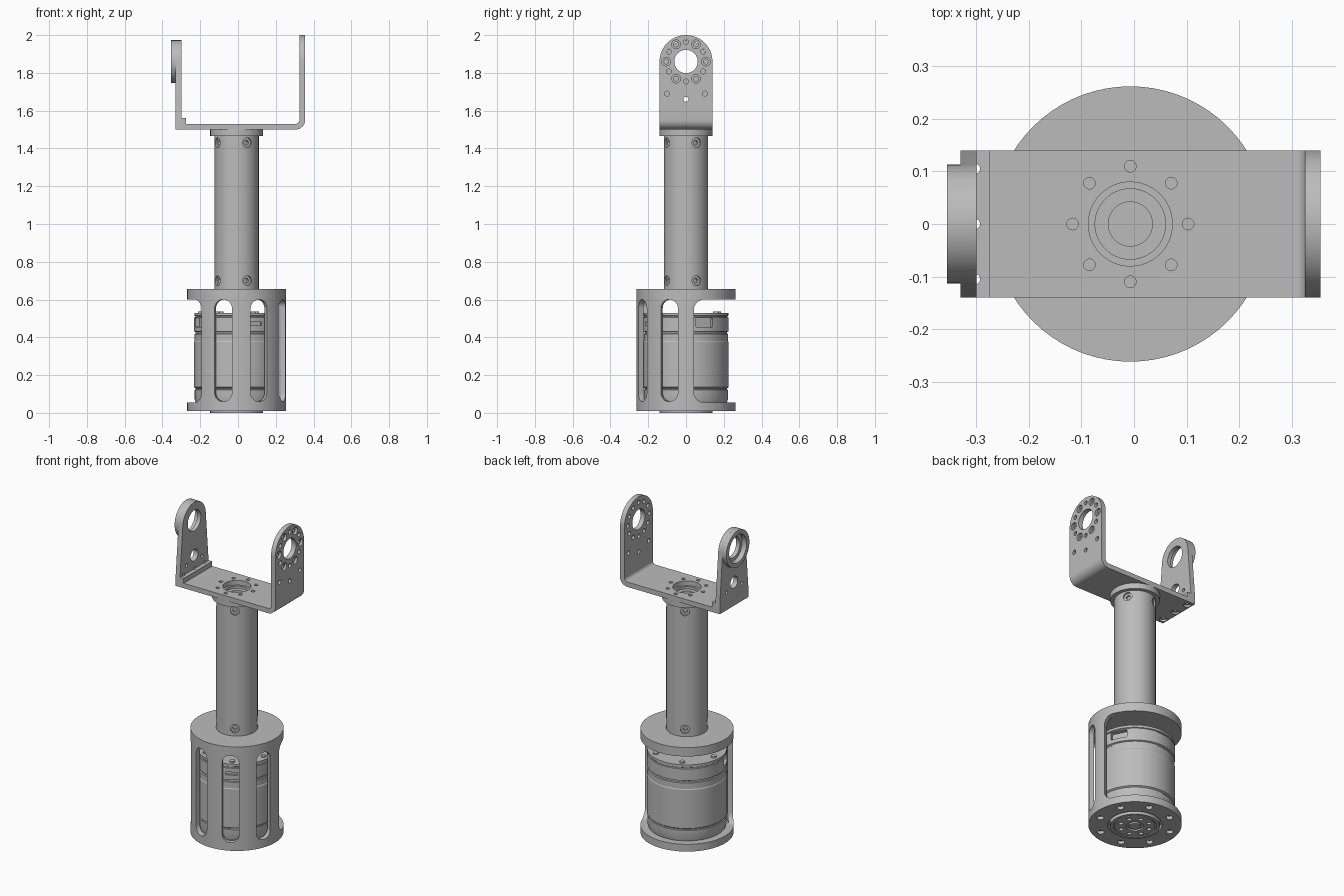
import bpy, bmesh, math
from mathutils import Vector, Matrix

old = bpy.data.objects.get("Cube")
if old:
    bpy.data.objects.remove(old, do_unlink=True)

GREY = (0.5, 0.5, 0.5, 1)
mat = bpy.data.materials.new("machined_grey")
mat.use_nodes = True
mat.diffuse_color = GREY
mat.node_tree.nodes["Principled BSDF"].inputs["Base Color"].default_value = GREY

X, Y, Z = Vector((1, 0, 0)), Vector((0, 1, 0)), Vector((0, 0, 1))
AXIS = Vector((-0.007, 0, 0))      # vertical centre line of the round parts
TURN = 27                          # direction the cage faces, from front towards +x


def finish(name, bm):
    bmesh.ops.recalc_face_normals(bm, faces=bm.faces)
    me = bpy.data.meshes.new(name)
    bm.to_mesh(me)
    bm.free()
    ob = bpy.data.objects.new(name, me)
    me.materials.append(mat)
    bpy.context.collection.objects.link(ob)
    return ob


def lathe(name, profile, steps=72):
    """Revolve (radius, height) points around the centre line."""
    bm = bmesh.new()
    vs = [bm.verts.new(AXIS + Vector((r, 0, z))) for r, z in profile]
    es = [bm.edges.new(p) for p in zip(vs, vs[1:])]
    bmesh.ops.spin(bm, geom=vs + es, cent=AXIS, axis=Z, angle=math.tau, steps=steps)
    bmesh.ops.remove_doubles(bm, verts=bm.verts, dist=1e-5)
    return finish(name, bm)


def prism(name, pts, o, u, v, n, lo, hi):
    """Extrude a flat outline in the u-v plane along n."""
    bm = bmesh.new()
    f = bm.faces.new([bm.verts.new(o + u * a + v * b + n * lo) for a, b in pts])
    ext = bmesh.ops.extrude_face_region(bm, geom=[f])
    moved = [g for g in ext["geom"] if isinstance(g, bmesh.types.BMVert)]
    bmesh.ops.translate(bm, verts=moved, vec=n * (hi - lo))
    return finish(name, bm)


def rods(name, items, axis, depth, segs=32):
    """Several separate cylinders (centre, radius) along one axis or one axis each."""
    bm = bmesh.new()
    for c, r, *own in items:
        rot = (own[0] if own else axis).to_track_quat('Z', 'Y').to_matrix().to_4x4()
        bmesh.ops.create_cone(bm, cap_ends=True, segments=segs, radius1=r, radius2=r,
                              depth=depth, matrix=Matrix.Translation(c) @ rot)
    return finish(name, bm)


def boolean(ob, tool, op='DIFFERENCE'):
    m = ob.modifiers.new("cut", 'BOOLEAN')
    m.operation, m.object, m.solver = op, tool, 'EXACT'
    bpy.context.view_layer.objects.active = ob
    bpy.ops.object.modifier_apply(modifier=m.name)
    bpy.data.objects.remove(tool, do_unlink=True)


def arc(cx, cy, r, a0, a1, n=24):
    return [(cx + r * math.cos(math.radians(a0 + (a1 - a0) * i / n)),
             cy + r * math.sin(math.radians(a0 + (a1 - a0) * i / n))) for i in range(n + 1)]


def rounded(w, z0, z1, r):
    h = w / 2 - r
    return (arc(h, z0 + r, r, -90, 0, 8) + arc(h, z1 - r, r, 0, 90, 8)
            + arc(-h, z1 - r, r, 90, 180, 8) + arc(-h, z0 + r, r, 180, 270, 8))


def heading(deg):
    """Outward and tangent directions, angle measured from the front towards +x."""
    a = math.radians(deg)
    return Vector((math.sin(a), -math.cos(a), 0)), Vector((math.cos(a), math.sin(a), 0))


def ring(count, radius, start=0):
    return [heading(start + 360 * i / count)[0] * radius for i in range(count)]


# Cage: hollow drum with three slots and a wide rear opening
cage = lathe("cage", [(0, 0.01), (0.262, 0.01), (0.262, 0.655), (0, 0.655)])
boolean(cage, lathe("cavity", [(0, 0.055), (0.234, 0.055), (0.234, 0.6), (0, 0.6)]))
for off in (-43, 0, 43):
    n, t = heading(TURN + off)
    boolean(cage, prism("slot", rounded(0.096, 0.06, 0.6, 0.047), AXIS, t, Z, n, 0.15, 0.4))
for side in (-87.6, 87.6):
    n, t = heading(TURN + side)
    boolean(cage, prism("opening_edge", rounded(0.14, 0.055, 0.6, 0.055), AXIS, t, Z, n, 0.15, 0.4))
n, t = heading(TURN)
boolean(cage, prism("rear_opening", arc(0, 0, 0.4, -2, 182, 48), AXIS, t, -n, Z, 0.055, 0.6))
boolean(cage, lathe("hub_seat", [(0, 0), (0.152, 0), (0.152, 0.04), (0, 0.04)]))
boolean(cage, rods("bolt_holes", [(AXIS + p + Z * 0.01, 0.02) for p in ring(8, 0.21, TURN)], Z, 0.04))

# Output hub under the cage
hub = lathe("bottom_hub", [(0, 0.05), (0.14, 0.05), (0.14, 0), (0.122, 0), (0.122, 0.008),
                           (0.114, 0.008), (0.114, 0), (0.05, 0), (0.05, 0.01), (0.035, 0.01),
                           (0.035, 0), (0, 0)])
boolean(hub, rods("hub_holes", [(AXIS + p, 0.013) for p in ring(8, 0.085, TURN)], Z, 0.04))

# Motor can with grooves, connector recesses and top screws
motor = lathe("motor", [(0, 0.05), (0.215, 0.05), (0.222, 0.07), (0.222, 0.122), (0.217, 0.124),
                        (0.217, 0.13), (0.226, 0.136), (0.226, 0.375), (0.223, 0.38),
                        (0.223, 0.417), (0.217, 0.42), (0.217, 0.428), (0.225, 0.432),
                        (0.225, 0.505), (0.219, 0.507), (0.219, 0.512), (0.224, 0.515),
                        (0.224, 0.53), (0, 0.53)])
for deg in (116, 296):
    n, t = heading(deg)
    boolean(motor, prism("connector", rounded(0.1, 0.455, 0.503, 0.004), AXIS, t, Z, n, 0.195, 0.3))
n, t = heading(TURN)
boolean(motor, prism("label_slot", rounded(0.07, 0.462, 0.48, 0.004), AXIS, t, Z, n, 0.212, 0.3))
rods("motor_screws", [(AXIS + p + Z * 0.532, 0.016) for p in ring(6, 0.19, TURN)], Z, 0.012)

# Column with top flange and side screw holes
column = lathe("column", [(0, 0.62), (0.117, 0.62), (0.117, 1.465), (0.14, 1.465), (0.14, 1.5),
                          (0.067, 1.5), (0.067, 1.485), (0.042, 1.485), (0.042, 1.44), (0, 1.44)])
for radius, reach in ((0.026, 0.119), (0.013, 0.104)):
    holes = [(AXIS + p + Z * z, radius, p.normalized()) for p in ring(4, reach, 29)
             for z in (0.7, 1.43)]
    boolean(column, rods("screw_holes", holes, Z, 0.028))

# Bracket: base plate bent up into the drilled arm
outline = ([(-0.3, 1.5)] + arc(0.305, 1.55, 0.05, -90, 0, 10) + [(0.355, 2), (0.325, 2)]
           + arc(0.305, 1.55, 0.02, 0, -90, 10) + [(-0.275, 1.53), (-0.275, 1.56), (-0.3, 1.56)])
bracket = prism("bracket", outline, Vector(), X, Z, Y, -0.14, 0.14)
dome = [(-0.2, 1.4), (0.2, 1.4), (0.2, 1.7), (0.14, 1.7)] + arc(0, 1.86, 0.14, 0, 180, 40) \
    + [(-0.14, 1.7), (-0.2, 1.7)]
boolean(bracket, prism("dome", dome, Vector(), Y, Z, X, -1, 1), 'INTERSECT')


def on_arm(y, z, x=0.34):
    return Vector((x, y, z))


def arm_ring(start):
    return [on_arm(y, z) for y, z in arc(0, 1.86, 0.105, start, start + 300, 5)]


drill = [(on_arm(0, 1.86), 0.062)] + [(p, 0.013) for p in arm_ring(0) + arm_ring(30)]
drill += [(on_arm(y, z), 0.013) for y, z in ((-0.1, 1.69), (0.1, 1.69), (0, 1.66))]
boolean(bracket, rods("arm_holes", drill, X, 0.1))
sink = [(p + X * 0.02, 0.023) for p in arm_ring(0)]
boolean(bracket, rods("counterbores", sink, X, 0.04))
plate_holes = [(AXIS + Z * 1.515, 0.08)] + [(AXIS + p + Z * 1.515, 0.011) for p in ring(8, 0.11)]
boolean(bracket, rods("plate_holes", plate_holes, Z, 0.1, 48))

# Tapered arm with bearing boss on the other side
taper = [(-0.14, 1.5), (0.14, 1.5), (0.14, 1.56)] + arc(0, 1.86, 0.113, 6, 174, 40) + [(-0.14, 1.56)]
arm = prism("tapered_arm", taper, Vector(), Y, Z, X, -0.33, -0.3)
boss = rods("bearing_boss", [(on_arm(0, 1.86, -0.3425), 0.113)], X, 0.027, 64)
boolean(arm, boss, 'UNION')
boolean(arm, rods("bearing_seat", [(on_arm(0, 1.86, -0.35), 0.086)], X, 0.05, 64))
boolean(arm, rods("arm_bores", [(on_arm(0, 1.86, -0.32), 0.064), (on_arm(0, 1.645, -0.32), 0.036),
                                (on_arm(-0.075, 1.61, -0.32), 0.011),
                                (on_arm(0.075, 1.61, -0.32), 0.011)], X, 0.2, 48))

# Fixing holes along the joint between arm and plate
for part in (arm, bracket):
    for radius, height, depth in ((0.01, 1.53, 0.08), (0.022, 1.5, 0.024)):
        spots = [(Vector((-0.303, y, height)), radius) for y in (-0.105, 0, 0.105)]
        boolean(part, rods("joint_holes", spots, Z, depth))

# Smooth curved walls, keep machined edges crisp
bpy.ops.object.select_all(action='DESELECT')
for ob in bpy.context.collection.objects:
    if ob.type == 'MESH' and mat.name in ob.data.materials:
        ob.select_set(True)
        bpy.context.view_layer.objects.active = ob
bpy.ops.object.shade_smooth_by_angle(angle=math.radians(30))
